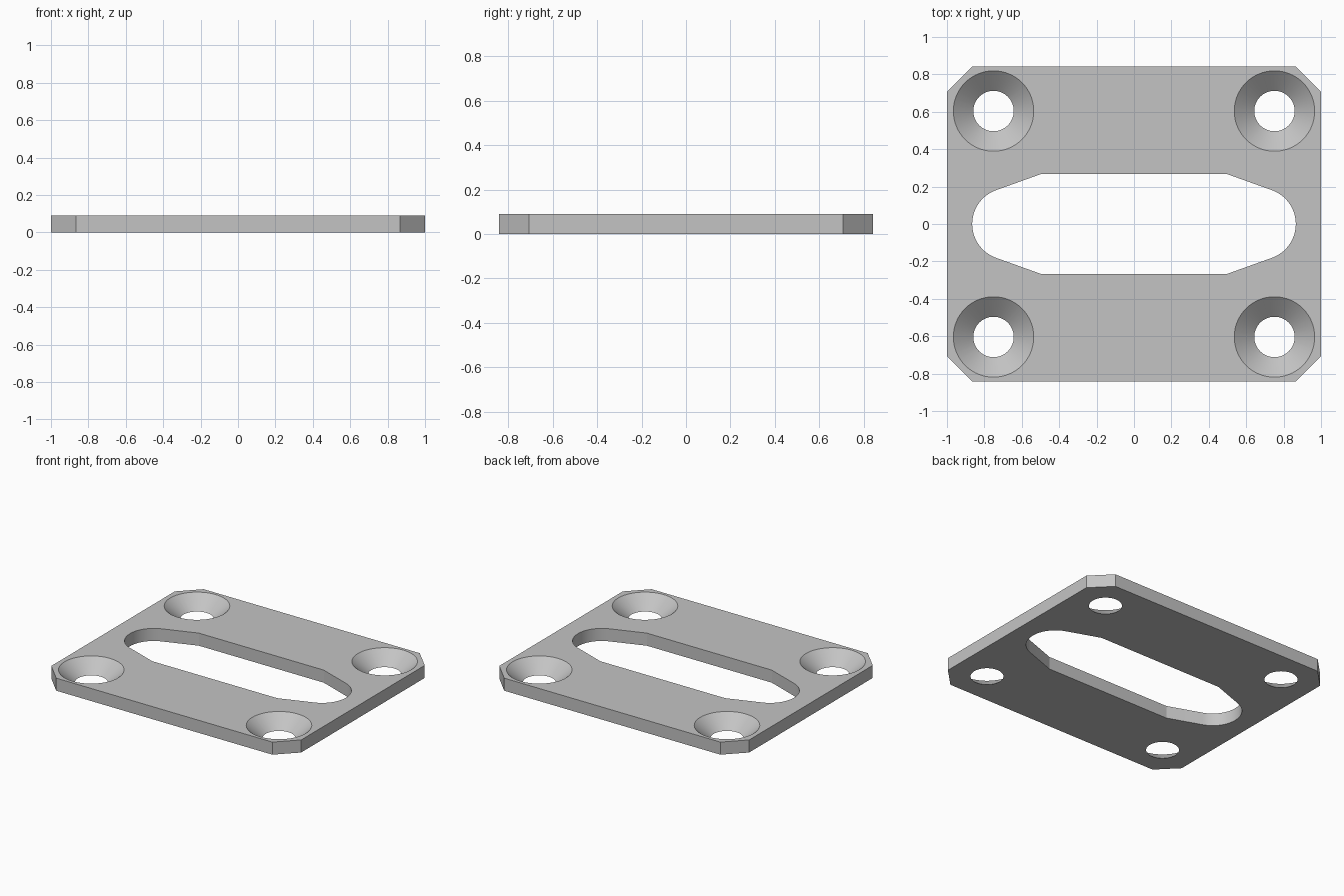
import bpy, bmesh, math

cube = bpy.data.objects.get("Cube")
if cube:
    bpy.data.objects.remove(cube, do_unlink=True)

HEIGHT = 0.091
EXTRA = 0.02  # how far cutters reach past the plate faces

grey = bpy.data.materials.new("plain grey")
grey.use_nodes = True
GREY = (0.55, 0.55, 0.55, 1)
grey.diffuse_color = GREY
grey.node_tree.nodes["Principled BSDF"].inputs["Base Color"].default_value = GREY


def add_object(name, bm):
    bmesh.ops.recalc_face_normals(bm, faces=bm.faces)
    mesh = bpy.data.meshes.new(name)
    bm.to_mesh(mesh)
    bm.free()
    mesh.materials.append(grey)
    obj = bpy.data.objects.new(name, mesh)
    bpy.context.collection.objects.link(obj)
    return obj


def mirrored(quarter):
    """Closed outline from its +x +y quarter, listed from the x axis upward."""
    half = quarter + [(-x, y) for x, y in reversed(quarter)]
    return half + [(-x, -y) for x, y in half]


def prism(name, outline, z0, z1):
    bm = bmesh.new()
    face = bm.faces.new([bm.verts.new((x, y, z0)) for x, y in outline])
    top = bmesh.ops.extrude_face_region(bm, geom=[face])["geom"]
    verts = [v for v in top if isinstance(v, bmesh.types.BMVert)]
    bmesh.ops.translate(bm, verts=verts, vec=(0, 0, z1 - z0))
    return add_object(name, bm)


# Plate with chamfered corners
plate = prism("mounting_plate", mirrored([(1, 0.706), (0.865, 0.842)]), 0, HEIGHT)

# Central slot: rounded ends running into tapered shoulders
ARC_X, ARC_R, TAPER, STEPS = 0.673, 0.192, math.radians(70), 14
quarter = []
for i in range(STEPS):
    a = TAPER * (i + 0.5) / (STEPS - 0.5)
    quarter.append((ARC_X + ARC_R * math.cos(a), ARC_R * math.sin(a)))
quarter.append((0.5, 0.266))
cutters = [prism("slot_cutter", mirrored(quarter), -EXTRA, HEIGHT + EXTRA)]

# Countersunk screw holes in the four corners
R_LOW, R_HIGH = 0.108, 0.215
flare = (R_HIGH - R_LOW) / HEIGHT * EXTRA
for sx in (-1, 1):
    for sy in (-1, 1):
        bm = bmesh.new()
        bmesh.ops.create_cone(bm, cap_ends=True, segments=64, radius1=R_LOW - flare,
                              radius2=R_HIGH + flare, depth=HEIGHT + 2 * EXTRA)
        bmesh.ops.translate(bm, verts=bm.verts, vec=(sx * 0.751, sy * 0.604, HEIGHT / 2))
        cutters.append(add_object("countersink_cutter", bm))

# Cut the openings, then discard the cutters
bpy.ops.object.select_all(action="DESELECT")
bpy.context.view_layer.objects.active = plate
plate.select_set(True)
for cutter in cutters:
    cutter.hide_render = True
    mod = plate.modifiers.new("cut", "BOOLEAN")
    mod.operation = "DIFFERENCE"
    mod.solver = "EXACT"
    mod.object = cutter
    bpy.ops.object.modifier_apply(modifier=mod.name)
    bpy.data.objects.remove(cutter, do_unlink=True)

bpy.ops.object.shade_smooth_by_angle(angle=math.radians(15))
